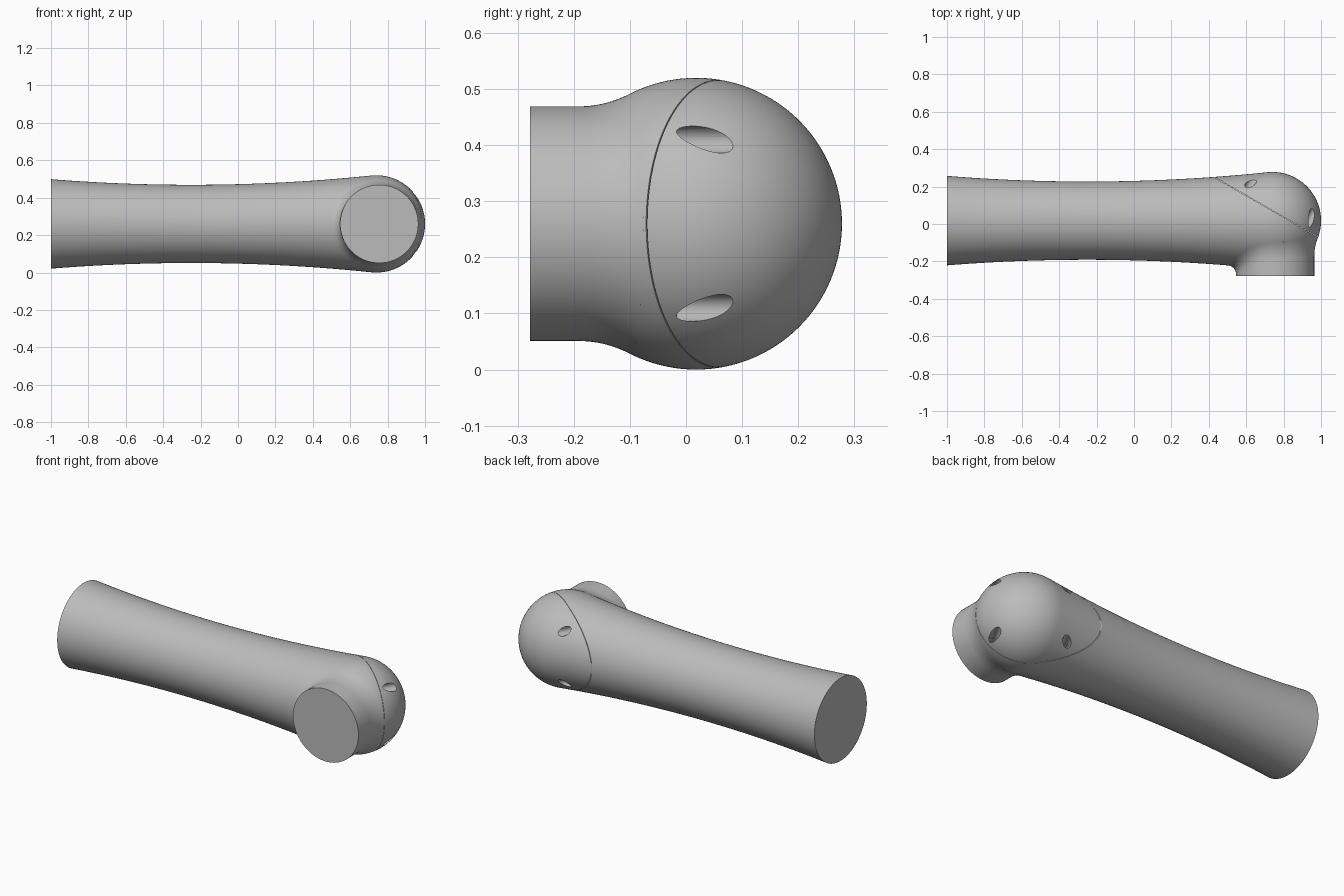
import bpy
import bmesh
from math import sin, cos, pi, sqrt, hypot
from mathutils import Vector

old = bpy.data.objects.get("Cube")
if old:
    bpy.data.objects.remove(old, do_unlink=True)

CENTRE = Vector((0.74, 0.018, 0.26))    # middle of the round head
HEAD = 0.26                             # head radius
JOIN = 0.714                            # where tube meets head
STUB_X, STUB_R, STUB_END = 0.755, 0.209, -0.278
NORMAL = Vector((0.5, sqrt(0.75), 0))   # direction the cap faces
ACROSS = Vector((sqrt(0.75), -0.5, 0))
SEAM = 0.046                            # seam plane distance from the centre
SEG = 128

grey = bpy.data.materials.new("plain grey")
grey.use_nodes = True
colour = (0.5, 0.5, 0.5, 1)
grey.diffuse_color = colour
grey.node_tree.nodes["Principled BSDF"].inputs["Base Color"].default_value = colour


def radius(x):
    """Radius of the waisted tube and its round head."""
    if x < JOIN:
        return 0.209 + 0.0535 * (x + 0.25) ** 2
    return sqrt(max(HEAD ** 2 - (x - CENTRE.x) ** 2, 0))


def loft(rings):
    bm = bmesh.new()
    loops = [[bm.verts.new(p) for p in ring] for ring in rings]
    for a, b in zip(loops, loops[1:]):
        for i in range(len(a)):
            j = (i + 1) % len(a)
            bm.faces.new((a[i], a[j], b[j], b[i]))
    bm.faces.new(loops[0])
    bm.faces.new(loops[-1])
    bmesh.ops.recalc_face_normals(bm, faces=bm.faces)
    return bm


def make(name, bm):
    mesh = bpy.data.meshes.new(name)
    bm.to_mesh(mesh)
    bm.free()
    mesh.materials.append(grey)
    ob = bpy.data.objects.new(name, mesh)
    bpy.context.collection.objects.link(ob)
    return ob


def activate(ob):
    bpy.ops.object.select_all(action="DESELECT")
    ob.select_set(True)
    bpy.context.view_layer.objects.active = ob


# Tube with round head, cut along the slanted seam into body and cap
def limb(name, side):
    xs = [-1 + (JOIN + 1) * i / 40 for i in range(40)]
    start = -0.1
    xs += [CENTRE.x + HEAD * sin(start + (pi / 2 - 0.005 - start) * i / 40) for i in range(41)]
    rings = []
    for x in xs:
        r = radius(x)
        rings.append([(x, CENTRE.y + r * cos(2 * pi * k / SEG), CENTRE.z + r * sin(2 * pi * k / SEG))
                      for k in range(SEG)])
    bm = loft(rings)
    cut = bmesh.ops.bisect_plane(bm, geom=bm.verts[:] + bm.edges[:] + bm.faces[:],
                                 plane_co=CENTRE + NORMAL * (SEAM + 0.001 * side),
                                 plane_no=NORMAL * -side, clear_outer=True)
    edges = [e for e in cut["geom_cut"] if isinstance(e, bmesh.types.BMEdge)]
    bmesh.ops.holes_fill(bm, edges=[e for e in edges if e.is_boundary], sides=0)
    bmesh.ops.recalc_face_normals(bm, faces=bm.faces)
    return make(name, bm)


body = limb("body", -1)
cap = limb("cap", 1)


# Side stub, flaring into the body with a soft fillet
def surface(r, a):
    x, z = STUB_X + r * cos(a), r * sin(a)
    return CENTRE.y - sqrt(max(radius(x) ** 2 - z * z, 0))


def fillet(a, reach=0.05):
    """Start, control and landing points (radius, y) at one angle."""
    low, high = 0.002, 0.05
    for _ in range(25):
        d = (low + high) / 2
        r = STUB_R + d
        slope = (surface(r, a) - surface(r - 0.001, a)) / 0.001
        if hypot(d, slope * d) < reach:
            low = d
        else:
            high = d
    y = surface(r, a)
    corner = y - slope * d
    return (STUB_R, corner - hypot(d, slope * d)), (STUB_R, corner), (r, y)


columns = []
for k in range(SEG):
    a = 2 * pi * k / SEG
    p, q, e = fillet(a)
    path = [(STUB_R, STUB_END)]
    for i in range(15):
        t = i / 14
        path.append(tuple((1 - t) ** 2 * p[n] + 2 * t * (1 - t) * q[n] + t * t * e[n] for n in (0, 1)))
    column = [Vector((STUB_X + r * cos(a), y, CENTRE.z + r * sin(a))) for r, y in path]
    column.append(column[-1].lerp(CENTRE, 0.12))    # tucked inside the body
    columns.append(column)
stub = make("side_stub", loft(list(zip(*columns))))

# Four screw holes through the cap into the body
bm = bmesh.new()
for t in (0.17, -0.2):
    for z in (0.15, -0.15):
        base = CENTRE + ACROSS * t + Vector((0, 0, z)) + NORMAL * 0.14
        turn = NORMAL.to_track_quat("Z", "Y").to_matrix().to_4x4()
        turn.translation = base
        bmesh.ops.create_cone(bm, cap_ends=True, segments=32, radius1=0.024, radius2=0.024,
                              depth=0.36, matrix=turn)
cutter = make("hole_cutter", bm)
cutter.hide_render = True
for ob in (body, cap):
    activate(ob)
    mod = ob.modifiers.new("holes", "BOOLEAN")
    mod.operation = "DIFFERENCE"
    mod.solver = "EXACT"
    mod.object = cutter
    bpy.ops.object.modifier_apply(modifier=mod.name)
bpy.data.objects.remove(cutter, do_unlink=True)

for ob in (body, cap, stub):
    activate(ob)
    bpy.ops.object.shade_smooth_by_angle(angle=pi / 6)
